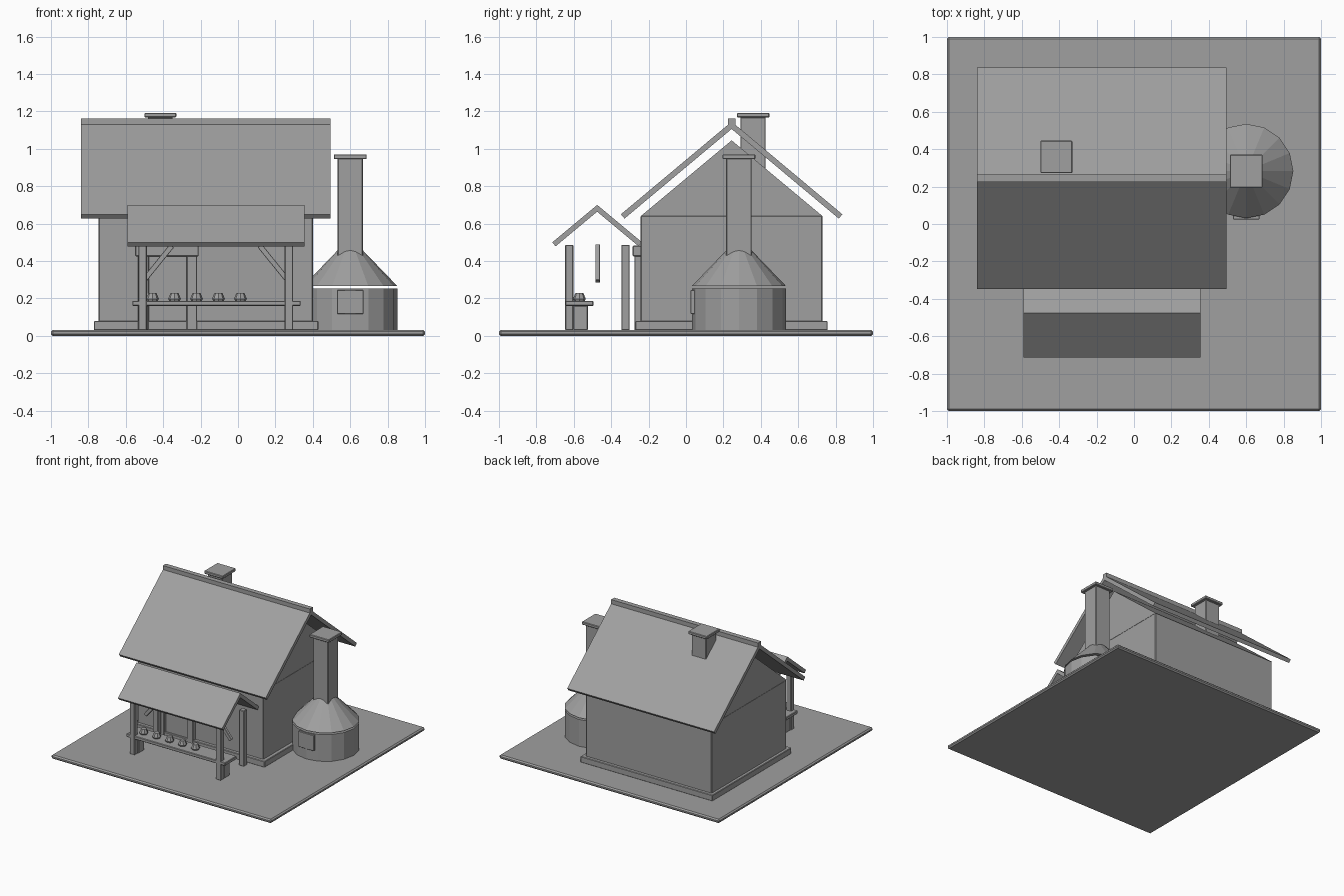
import bpy, bmesh, math
from mathutils import Vector, Matrix

if "Cube" in bpy.data.objects:
    bpy.data.objects.remove(bpy.data.objects["Cube"])

stone = bpy.data.materials.new("plain grey")
stone.diffuse_color = (0.35, 0.35, 0.35, 1)
stone.use_nodes = True
stone.node_tree.nodes["Principled BSDF"].inputs["Base Color"].default_value = stone.diffuse_color


def finish(name, bm):
    bmesh.ops.recalc_face_normals(bm, faces=bm.faces)
    me = bpy.data.meshes.new(name)
    bm.to_mesh(me)
    bm.free()
    me.materials.append(stone)
    ob = bpy.data.objects.new(name, me)
    bpy.context.collection.objects.link(ob)
    return ob


def box(name, x0, x1, y0, y1, z0, z1, bevel=0.004):
    bm = bmesh.new()
    bmesh.ops.create_cube(bm, size=1)
    for v in bm.verts:
        v.co = ((x0 + x1) / 2 + v.co.x * (x1 - x0),
                (y0 + y1) / 2 + v.co.y * (y1 - y0),
                (z0 + z1) / 2 + v.co.z * (z1 - z0))
    if bevel:
        bmesh.ops.bevel(bm, geom=bm.edges[:], offset=bevel, segments=1, affect='EDGES')
    return finish(name, bm)


def prism(name, yz, x0, x1):
    """Outline in the y-z plane, extruded along x."""
    bm = bmesh.new()
    face = bm.faces.new([bm.verts.new((x0, y, z)) for y, z in yz])
    ext = bmesh.ops.extrude_face_region(bm, geom=[face])
    bmesh.ops.translate(bm, vec=(x1 - x0, 0, 0),
                        verts=[g for g in ext["geom"] if isinstance(g, bmesh.types.BMVert)])
    return finish(name, bm)


def gable_roof(name, x0, x1, yc, half, z_ridge, z_eave, t):
    """Two pitched slabs meeting at a ridge."""
    n = Vector((z_ridge - z_eave, half)).normalized() * t
    for side, s in (("front", -1), ("back", 1)):
        top = [(0, z_ridge), (half, z_eave)]
        low = [(half - n.x, z_eave - n.y), (0, z_ridge - t * t / n.y)]
        prism(f"{name}_{side}", [(yc + s * y, z) for y, z in top + low], x0, x1)


def lathe(name, x, y, sides, rings):
    """Closed faceted solid from (radius, height) rings."""
    bm = bmesh.new()
    loops = [[bm.verts.new((x + r * math.cos(2 * math.pi * i / sides),
                            y + r * math.sin(2 * math.pi * i / sides), z))
              for i in range(sides)] for r, z in rings]
    for a, b in zip(loops, loops[1:]):
        for i in range(sides):
            j = (i + 1) % sides
            bm.faces.new((a[i], a[j], b[j], b[i]))
    bm.faces.new(loops[0])
    bm.faces.new(loops[-1])
    return finish(name, bm)


# Ground slab
box("ground_slab", -1, 1, -1, 1, 0, 0.032, 0.01)

# House body
box("plinth", -0.77, 0.43, -0.27, 0.757, 0.03, 0.08)
box("walls", -0.745, 0.40, -0.242, 0.73, 0.03, 0.643, 0.005)
prism("gable", [(-0.242, 0.64), (0.73, 0.64), (0.244, 1.045)], -0.745, 0.40)

# Main roof, ridge cap and chimney
gable_roof("main_roof", -0.84, 0.495, 0.244, 0.592, 1.145, 0.65, 0.03)
box("ridge_cap", -0.84, 0.495, 0.225, 0.265, 1.125, 1.162, 0)
box("chimney", -0.48, -0.35, 0.291, 0.426, 0.80, 1.17)
box("chimney_cap", -0.50, -0.33, 0.272, 0.446, 1.168, 1.192)

# Doorway
for i, x in enumerate((-0.535, -0.275)):
    box(f"door_jamb_{i}", x, x + 0.057, -0.276, -0.235, 0.03, 0.43)
box("door_lintel", -0.55, -0.21, -0.285, -0.235, 0.425, 0.482)
box("door_panel", -0.48, -0.27, -0.256, -0.235, 0.03, 0.43)

# Porch roof, posts and diagonal braces
gable_roof("porch_roof", -0.59, 0.355, -0.475, 0.24, 0.70, 0.5, 0.028)
for i, x in enumerate((-0.51, 0.272)):
    box(f"front_post_{i}", x - 0.023, x + 0.023, -0.646, -0.602, 0.03, 0.487)
    box(f"rear_post_{i}", x - 0.023, x + 0.023, -0.345, -0.301, 0.03, 0.487)
for i, (x, s) in enumerate(((-0.43, 1), (0.193, -1))):
    brace = box(f"brace_{i}", -0.122, 0.122, -0.012, 0.012, -0.014, 0.014, 0.002)
    brace.matrix_world = (Matrix.Translation((x, -0.473, 0.387))
                          @ Matrix.Rotation(-s * math.radians(51), 4, 'Y'))

# Bench with its legs and a row of pots
box("bench_top", -0.565, 0.335, -0.645, -0.495, 0.16, 0.187)
for i, x in enumerate((-0.505, 0.272)):
    box(f"bench_leg_{i}", x - 0.023, x + 0.023, -0.602, -0.525, 0.03, 0.162)
for i in range(5):
    lathe(f"pot_{i}", -0.457 + 0.1175 * i, -0.57, 8,
          [(0.028, 0.186), (0.034, 0.198), (0.021, 0.23)])

# Kiln: drum, raised hood, square flue and hatch
KX, KY = 0.60, 0.283
lathe("kiln_drum", KX, KY, 16, [(0.252, 0.03), (0.252, 0.252)])
lathe("kiln_hood", KX, KY, 16, [(0.252, 0.266), (0.06, 0.465)])
box("kiln_flue", KX - 0.068, KX + 0.068, KY - 0.068, KY + 0.068, 0.40, 0.95)
box("kiln_flue_cap", KX - 0.088, KX + 0.088, KY - 0.088, KY + 0.088, 0.945, 0.97)
box("kiln_hatch", KX - 0.07, KX + 0.07, KY - 0.258, KY - 0.235, 0.117, 0.245, 0.002)
